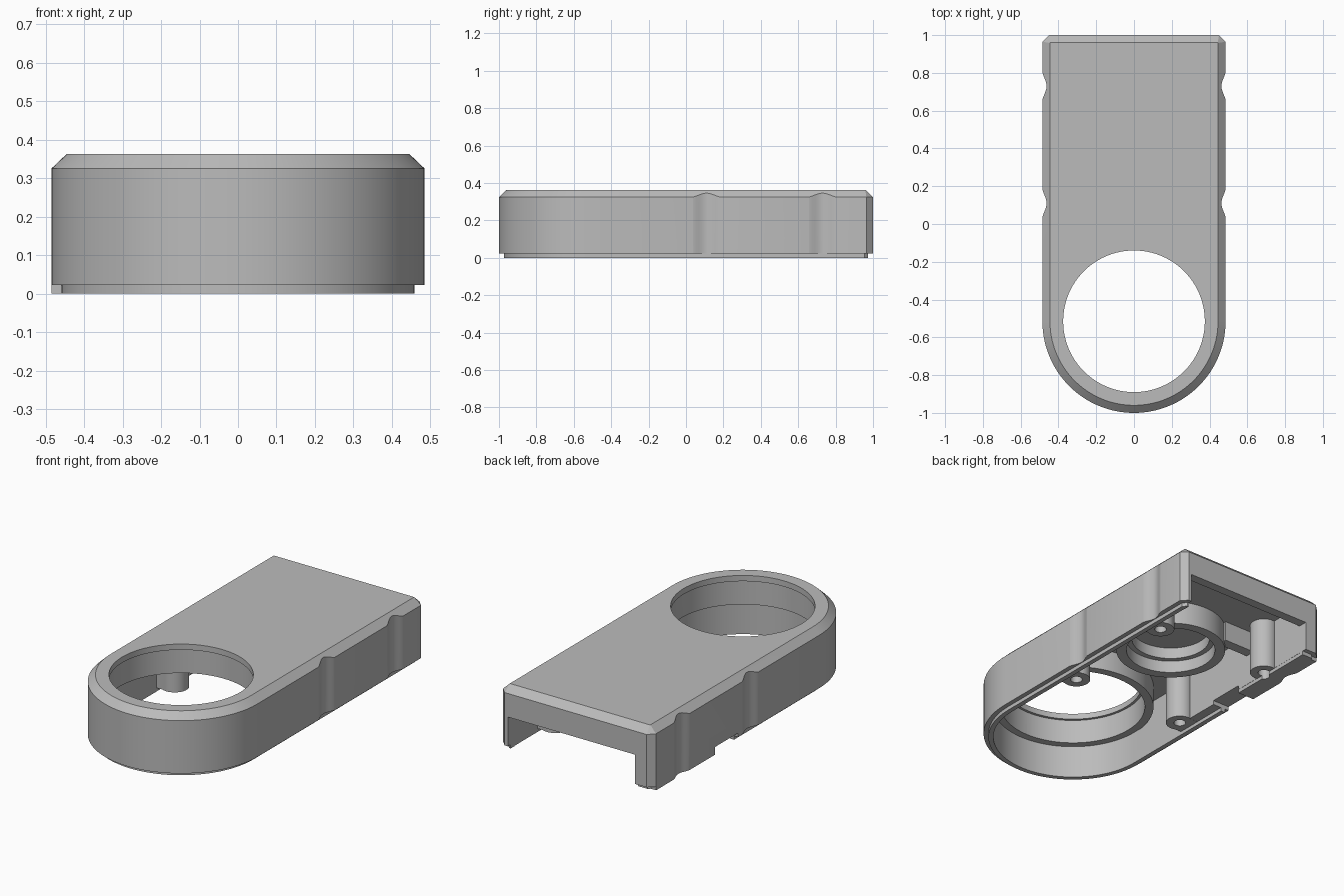
import bpy, bmesh
from math import sin, cos, pi, radians
from mathutils import Vector

cube = bpy.data.objects.get("Cube")
if cube:
    bpy.data.objects.remove(cube, do_unlink=True)

HALF, ARC_Y, TOP = 0.485, -0.515, 0.363
SHOULDER, FLOOR, CEILING = 0.325, 0.022, 0.315

grey = bpy.data.materials.new("grey plastic")
grey.use_nodes = True
colour = (0.5, 0.5, 0.5, 1)
grey.diffuse_color = colour
grey.node_tree.nodes["Principled BSDF"].inputs["Base Color"].default_value = colour


def outline(inset, corner):
    """Round front, straight sides, clipped back corners."""
    r, back = HALF - inset, 1 - inset
    arc = [(r * cos(a), ARC_Y + r * sin(a))
           for a in (-pi * i / 64 for i in range(65))]
    return arc + [(-r, back - corner), (-r + corner, back),
                  (r - corner, back), (r, back - corner)]


def loft(name, layers):
    """Solid through (z, points) layers of equal point count."""
    bm = bmesh.new()
    rings = [[bm.verts.new((x, y, z)) for x, y in pts] for z, pts in layers]
    n = len(rings[0])
    for low, high in zip(rings, rings[1:]):
        for i in range(n):
            j = (i + 1) % n
            bm.faces.new((low[i], low[j], high[j], high[i]))
    bm.faces.new(rings[0])
    bm.faces.new(rings[-1])
    bmesh.ops.recalc_face_normals(bm, faces=bm.faces)
    mesh = bpy.data.meshes.new(name)
    bm.to_mesh(mesh)
    bm.free()
    mesh.materials.append(grey)
    obj = bpy.data.objects.new(name, mesh)
    bpy.context.collection.objects.link(obj)
    return obj


def prism(name, pts, z0, z1):
    return loft(name, [(z0, pts), (z1, pts)])


def box(name, x0, x1, y0, y1, z0, z1):
    return prism(name, [(x0, y0), (x1, y0), (x1, y1), (x0, y1)], z0, z1)


def disc(name, x, y, r, z0, z1, n=96):
    pts = [(x + r * cos(2 * pi * i / n), y + r * sin(2 * pi * i / n)) for i in range(n)]
    return prism(name, pts, z0, z1)


# Outer shell with chamfered top edge
housing = loft("housing", [(FLOOR, outline(0, 0.035)),
                           (SHOULDER, outline(0, 0.035)),
                           (TOP, outline(0.04, 0.002))])


def combine(tool, operation):
    mod = housing.modifiers.new(tool.name, 'BOOLEAN')
    mod.object, mod.operation, mod.solver = tool, operation, 'EXACT'
    bpy.context.view_layer.objects.active = housing
    bpy.ops.object.modifier_apply(modifier=mod.name)
    bpy.data.objects.remove(tool, do_unlink=True)


def add(tool):
    combine(tool, 'UNION')


def cut(tool):
    combine(tool, 'DIFFERENCE')


# Bottom lip, inner cavity and open back end
add(prism("bottom_lip", outline(0.026, 0.02), 0, 0.05))
cut(prism("cavity", outline(0.053, 0.01), -0.1, CEILING))
cut(box("back_opening", -0.378, 0.43, 0.9, 1.1, -0.1, 0.19))

# Thick side wall and its full-height rear strip
add(box("thick_wall", -0.46, -0.378, -0.05, 0.963, 0.021, 0.33))
add(box("rear_strip", -0.484, -0.379, 0.42, 0.962, 0, 0.1))
cut(box("cable_gap", -0.6, -0.3, 0.22, 0.43, -0.1, 0.045))

# Collar around the through hole, and the blind bearing seat
add(disc("hole_collar", 0, ARC_Y, 0.437, 0.19, 0.335))
add(disc("bearing_seat", 0, 0.31, 0.295, 0.18, 0.336))
add(box("seat_rib", -0.42, -0.18, 0.5, 0.56, 0.2, 0.334))

# Screw bosses tied to the side walls
boss_spots = [(s, y) for s in (1, -1) for y in (-0.05, 0.66)]
for s, y in boss_spots:
    add(disc("screw_boss", s * 0.366, y, 0.075, 0.02, 0.337, 40))
    x0, x1 = sorted((s * 0.366, s * 0.45))
    add(box("boss_web", x0, x1, y - 0.07, y + 0.07, 0.0205, 0.338))

# Bores
cut(disc("through_hole", 0, ARC_Y, 0.375, -0.1, 0.5))
cut(disc("hole_counterbore", 0, ARC_Y, 0.39, -0.1, 0.33))
cut(disc("bearing_bore", 0, 0.31, 0.24, -0.1, 0.25))
cut(disc("bearing_inner_bore", 0, 0.31, 0.21, -0.1, CEILING))
for s, y in boss_spots:
    cut(disc("screw_hole", s * 0.366, y, 0.032, -0.1, 0.2, 24))

# Shallow flared grip grooves on both sides
for s in (1, -1):
    for y in (0.11, 0.73):
        wave = [(s * (HALF + 0.002 - 0.024 * (0.5 + 0.5 * cos(pi * t / 10))),
                 y + 0.09 * t / 10) for t in range(-10, 11)]
        cut(prism("side_groove", wave + [(s * 0.6, y + 0.09), (s * 0.6, y - 0.09)], -0.1, 0.5))

# Smooth curved walls, keep machined edges sharp
bpy.ops.object.select_all(action='DESELECT')
housing.select_set(True)
bpy.context.view_layer.objects.active = housing
bpy.ops.object.shade_smooth_by_angle(angle=radians(25))
